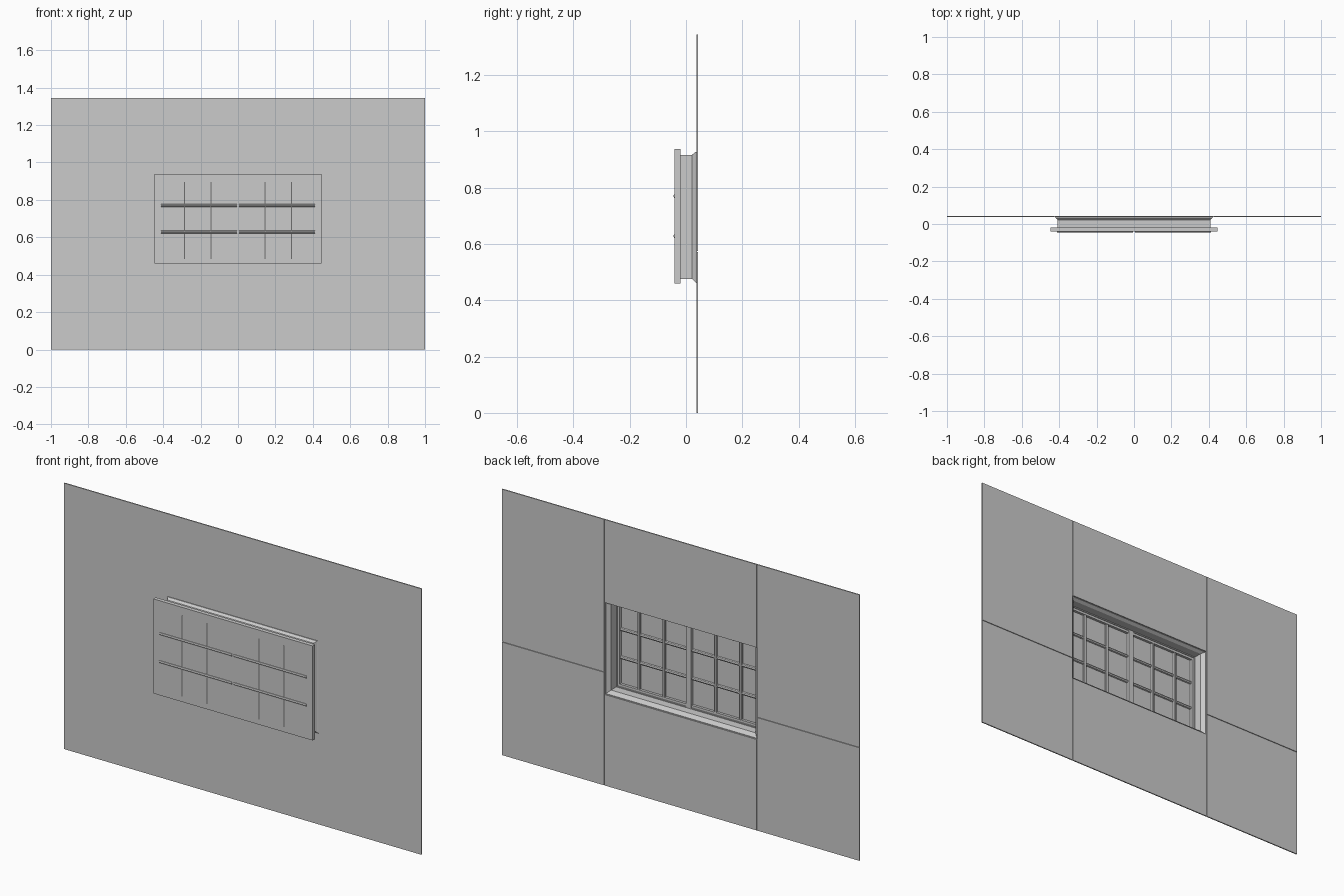
import bpy, bmesh, math
from mathutils import Vector, Matrix

cube = bpy.data.objects.get("Cube")
if cube:
    bpy.data.objects.remove(cube)

grey = bpy.data.materials.new("plain grey")
grey.use_nodes = True
colour = (0.6, 0.6, 0.6, 1)
grey.diffuse_color = colour
grey.node_tree.nodes["Principled BSDF"].inputs["Base Color"].default_value = colour


def finish(name, bm):
    bmesh.ops.recalc_face_normals(bm, faces=bm.faces)
    mesh = bpy.data.meshes.new(name)
    bm.to_mesh(mesh)
    bm.free()
    mesh.materials.append(grey)
    ob = bpy.data.objects.new(name, mesh)
    bpy.context.collection.objects.link(ob)
    return ob


def box(name, x0, x1, y0, y1, z0, z1):
    bm = bmesh.new()
    size = Vector((x1 - x0, y1 - y0, z1 - z0))
    middle = Vector((x0 + x1, y0 + y1, z0 + z1)) / 2
    bmesh.ops.create_cube(bm, size=1, matrix=Matrix.Translation(middle) @ Matrix.Diagonal(size).to_4x4())
    return finish(name, bm)


def ring(name, sections):
    """Loft a closed loop of rectangular sections: half width, y, bottom, top."""
    bm = bmesh.new()
    loops = [[bm.verts.new((x, y, z)) for x, z in ((-w, b), (w, b), (w, t), (-w, t))]
             for w, y, b, t in sections]
    for a, b in zip(loops, loops[1:] + loops[:1]):
        for i in range(4):
            j = (i + 1) % 4
            bm.faces.new((a[i], a[j], b[j], b[i]))
    return finish(name, bm)


def bar(name, start, end, radius):
    bm = bmesh.new()
    a, b = Vector(start), Vector(end)
    turn = (b - a).to_track_quat('Z', 'Y').to_matrix().to_4x4()
    bmesh.ops.create_cone(bm, cap_ends=True, segments=8, radius1=radius, radius2=radius,
                          depth=(b - a).length, matrix=Matrix.Translation((a + b) / 2) @ turn)
    return finish(name, bm)


# Wall: continuous skin in front, separate panels behind with narrow joints
HALF, TOP, JOINT = 0.425, 1.345, 0.573
SILL, HEAD = 0.46, 0.925
FRONT, SKIN, BACK = 0.037, 0.039, 0.043
GAP = 0.003
ring("wall_skin", [(1, FRONT, 0, TOP), (1, SKIN, 0, TOP),
                   (HALF, SKIN, SILL, HEAD), (HALF, FRONT, SILL, HEAD)])
for side, s in (("left", 1), ("right", -1)):
    x0, x1 = sorted((s * (HALF + GAP), s))
    box(side + "_lower_panel", x0, x1, SKIN, BACK, 0, JOINT - GAP / 2)
    box(side + "_upper_panel", x0, x1, SKIN, BACK, JOINT + GAP / 2, TOP)
box("panel_below_window", -HALF, HALF, SKIN, BACK, 0, SILL)
box("panel_above_window", -HALF, HALF, SKIN, BACK, HEAD, TOP)

# Window lining, flared towards the wall opening
ring("window_lining", [(0.408, -0.02, 0.476, 0.917), (0.408, 0.022, 0.476, 0.917),
                       (0.418, 0.033, 0.465, 0.927), (0.425, 0.037, 0.46, 0.927),
                       (0.422, 0.037, 0.463, 0.923),
                       (0.404, 0.022, 0.48, 0.913), (0.404, -0.02, 0.48, 0.913)])

# Outer frame and glass, flush at the front
ring("outer_frame", [(0.446, -0.04, 0.459, 0.937), (0.446, -0.02, 0.459, 0.937),
                     (0.4, -0.02, 0.485, 0.908), (0.4, -0.04, 0.485, 0.908)])
box("glass", -0.401, 0.401, -0.04, -0.037, 0.484, 0.909)

# Sash stiles and glazing bars
box("centre_stile", -0.014, 0.014, -0.038, -0.02, 0.485, 0.908)
for side, s in (("left", 1), ("right", -1)):
    for i, x in enumerate((0.145, 0.285)):
        bar(f"{side}_upright_bar_{i + 1}", (s * x, -0.0325, 0.485), (s * x, -0.0325, 0.895), 0.0085)
    for i, z in enumerate((0.628, 0.77)):
        bar(f"{side}_cross_bar_{i + 1}", (s * 0.005, -0.0365, z), (s * 0.412, -0.0365, z), 0.0085)
    box(side + "_sash_stile", *sorted((s * 0.388, s * 0.401)), -0.038, -0.024, 0.485, 0.908)
box("bottom_sash_rail", -0.401, 0.401, -0.038, -0.024, 0.485, 0.497)
box("top_sash_rail", -0.401, 0.401, -0.038, -0.024, 0.896, 0.908)
